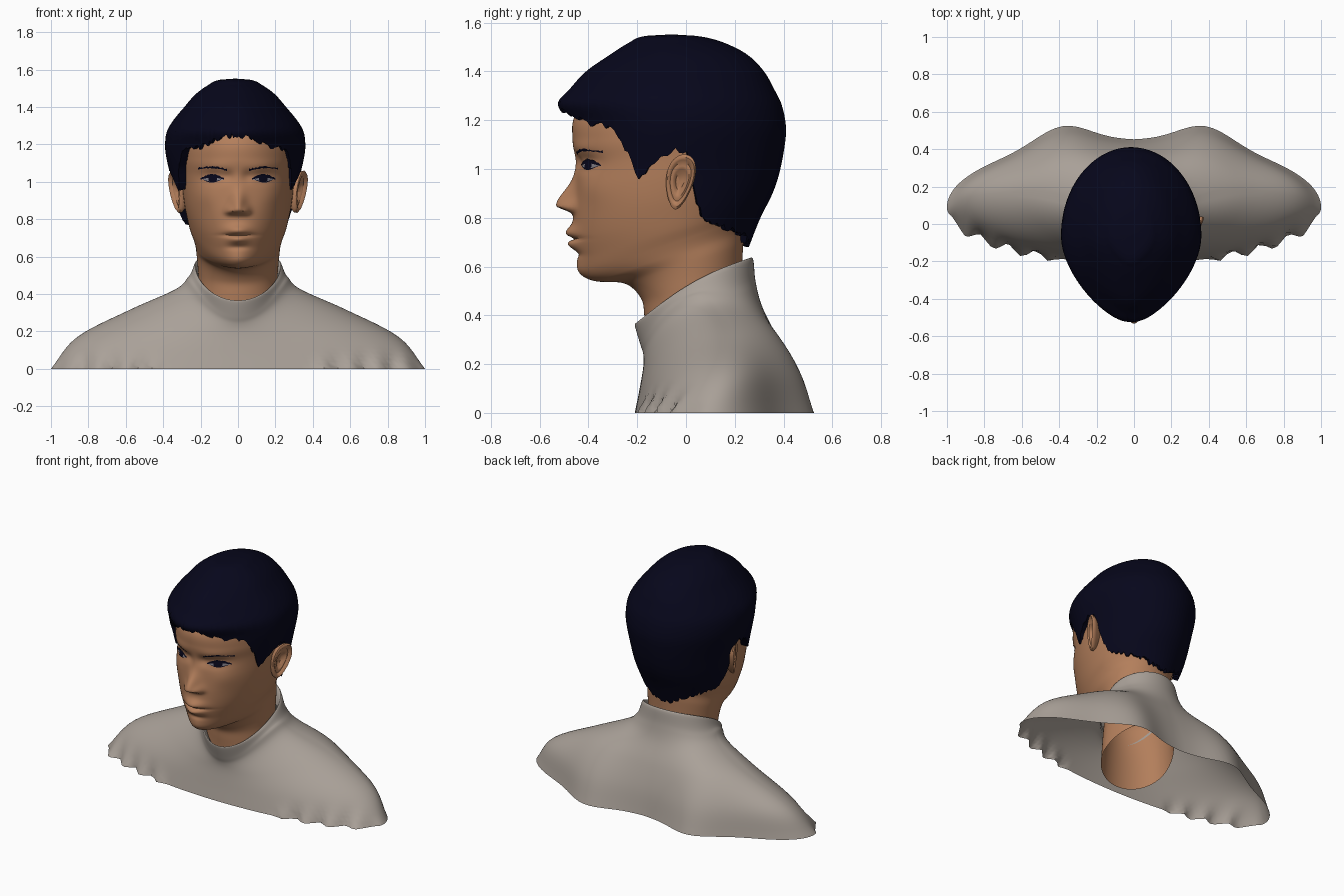
import bpy, bmesh, math, random
from mathutils import Vector
from mathutils.bvhtree import BVHTree
from math import sin, cos, pi, exp

random.seed(4)
if "Cube" in bpy.data.objects:
    bpy.data.objects.remove(bpy.data.objects["Cube"], do_unlink=True)


def material(name, rgb):
    m = bpy.data.materials.new(name)
    m.use_nodes = True
    m.diffuse_color = (*rgb, 1)
    m.node_tree.nodes["Principled BSDF"].inputs["Base Color"].default_value = (*rgb, 1)
    return m


skin = material("warm skin", (0.45, 0.21, 0.105))
cloth = material("grey cloth", (0.40, 0.355, 0.315))
dark = material("dark navy hair", (0.002, 0.002, 0.011))
white = material("dull eye white", (0.22, 0.21, 0.24))


def spline(rows, k):
    """Smooth interpolation of table rows (key, values...) at key k."""
    k = min(max(k, rows[0][0]), rows[-1][0])
    i = 0
    while i < len(rows) - 2 and k > rows[i + 1][0]:
        i += 1

    def slope(j, c):
        a, b = rows[max(j - 1, 0)], rows[min(j + 1, len(rows) - 1)]
        return (b[c] - a[c]) / (b[0] - a[0])

    p, q = rows[i], rows[i + 1]
    h = q[0] - p[0]
    t = (k - p[0]) / h
    out = []
    for c in range(1, len(p)):
        out.append((2*t**3 - 3*t*t + 1) * p[c] + (t**3 - 2*t*t + t) * h * slope(i, c)
                   + (3*t*t - 2*t**3) * q[c] + (t**3 - t*t) * h * slope(i + 1, c))
    return out


def indexed(rows):
    return [(i, *r) for i, r in enumerate(rows)]


def oval(a, w, cy, yf, yb, taper=0):
    """Point on an egg-shaped section; angle 0 faces front, taper narrows the front."""
    c = cos(a)
    x = w * sin(a) * (1 - taper * max(c, 0)**2)
    return x, cy - c * ((cy - yf) if c > 0 else (yb - cy))


def grid(name, rows, mat, closed=True, sharp=50):
    """Skin a list of point rows with quads."""
    bm = bmesh.new()
    vs = [[bm.verts.new(p) for p in r] for r in rows]
    n = len(rows[0])
    for r, s in zip(vs, vs[1:]):
        for j in range(n if closed else n - 1):
            k = (j + 1) % n
            bm.faces.new((r[j], r[k], s[k], s[j]))
    bmesh.ops.remove_doubles(bm, verts=bm.verts, dist=0.0001)
    bmesh.ops.recalc_face_normals(bm, faces=bm.faces)
    me = bpy.data.meshes.new(name)
    bm.to_mesh(me)
    bm.free()
    me.materials.append(mat)
    for p in me.polygons:
        p.use_smooth = True
    me.set_sharp_from_angle(angle=math.radians(sharp))
    ob = bpy.data.objects.new(name, me)
    bpy.context.collection.objects.link(ob)
    return ob


# Head and neck: z front, z back, half width, widest y, front y, back y, front taper
head_rings = indexed([
    (0.01, 0.27, 0.245, 0.02, -0.165, 0.25, 0), (0.22, 0.42, 0.23, 0.02, -0.158, 0.24, 0),
    (0.39, 0.52, 0.212, 0.03, -0.17, 0.228, 0), (0.47, 0.61, 0.215, 0.03, -0.185, 0.23, 0),
    (0.53, 0.69, 0.222, 0.02, -0.25, 0.235, 0.1), (0.54, 0.75, 0.228, -0.01, -0.37, 0.24, 0.25),
    (0.57, 0.80, 0.24, -0.02, -0.428, 0.255, 0.27), (0.635, 0.84, 0.258, -0.03, -0.445, 0.27, 0.2),
    (0.72, 0.88, 0.272, -0.04, -0.46, 0.295, 0.1), (0.82, 0.93, 0.286, -0.05, -0.462, 0.32, 0.04),
    (0.92, 0.98, 0.295, -0.05, -0.455, 0.34, 0), (1.03, 1.05, 0.30, -0.05, -0.452, 0.36, 0),
    (1.12, 1.12, 0.305, -0.05, -0.465, 0.37, 0), (1.22, 1.22, 0.295, -0.05, -0.455, 0.36, 0.05),
    (1.34, 1.34, 0.24, -0.05, -0.36, 0.30, 0.1), (1.42, 1.42, 0.15, -0.05, -0.20, 0.18, 0),
    (1.44, 1.44, 0.01, -0.05, -0.06, -0.04, 0)])

# Face relief: x, z, spread x, spread up, spread down, height
relief = [
    (0, 0.85, 0.04, 0.085, 0.022, 0.072), (0.045, 0.84, 0.024, 0.03, 0.016, 0.026),
    (0, 0.738, 0.065, 0.03, 0.02, 0.032), (0, 0.692, 0.054, 0.02, 0.022, 0.028),
    (0, 0.714, 0.075, 0.007, 0.007, -0.018), (0, 0.65, 0.06, 0.015, 0.015, -0.01),
    (0, 0.59, 0.06, 0.04, 0.035, 0.008), (0.13, 1.02, 0.065, 0.035, 0.03, -0.022),
    (0.05, 1.03, 0.03, 0.03, 0.03, -0.012), (0.13, 1.085, 0.08, 0.025, 0.025, 0.005),
    (0.18, 0.92, 0.07, 0.06, 0.06, 0.01), (0.135, 1.015, 0.045, 0.018, 0.018, 0.012)]


def head_point(ring, a):
    zf, zb, w, cy, yf, yb, taper = ring
    x, y = oval(a, w, cy, yf, yb, taper)
    z = zf + (zb - zf) * (y - yf) / (yb - yf)
    if cos(a) > 0:
        for fx, fz, sx, up, down, h in relief:
            sz = up if z > fz else down
            y -= h * exp(-((abs(x) - fx) / sx)**2 - ((z - fz) / sz)**2)
    return x, y, z


COLS = 192
head = grid("head_and_neck",
            [[head_point(spline(head_rings, i / 12), 2 * pi * j / COLS) for j in range(COLS)]
             for i in range(12 * (len(head_rings) - 1) + 1)], skin)

# Hair: z, half width, front y, back y
hair_rings = [
    (0.66, 0.245, -0.42, 0.25), (0.80, 0.305, -0.44, 0.305), (0.90, 0.325, -0.45, 0.355),
    (1.00, 0.34, -0.46, 0.387), (1.14, 0.37, -0.475, 0.41), (1.20, 0.375, -0.49, 0.407),
    (1.27, 0.365, -0.525, 0.39), (1.33, 0.33, -0.475, 0.36), (1.40, 0.272, -0.41, 0.32),
    (1.47, 0.21, -0.31, 0.25), (1.52, 0.14, -0.23, 0.15), (1.545, 0.085, -0.17, 0.05),
    (1.552, 0, -0.06, -0.06)]
# Hairline height by angle from the front
hairline = [
    (0, 1.25), (20, 1.23), (38, 1.185), (55, 1.165), (64, 1.06), (70, 0.965), (77, 1.0),
    (84, 1.05), (98, 1.07), (102, 0.94), (109, 0.82), (124, 0.77), (145, 0.745),
    (165, 0.70), (180, 0.69)]
HCOLS, HROWS = 180, 40
columns = []
for j in range(HCOLS):
    a = 2 * pi * j / HCOLS
    low = spline(hairline, math.degrees(min(a, 2 * pi - a)))[0] + random.uniform(-0.016, 0.012)
    col = []
    for i in range(HROWS + 1):
        z = low + (1.552 - low) * sin(pi / 2 * i / HROWS)
        w, yf, yb = spline(hair_rings, z)
        x, y = oval(a, w, -0.06, yf, yb, 0.28)
        col.append((x - 0.015, y, z))
    # turned-in underside of the hair edge
    x, y, z = col[0]
    tuck = 0.89 - 0.05 * max(0, cos(a))
    columns.append([(x * tuck, -0.06 + (y + 0.06) * tuck, z + 0.01)] + col)
grid("hair", list(zip(*columns)), dark)

# Ears: dish profile of radius and height, outer rim raised and fuller at the rear
ear_profile = [(0, -0.012), (0.3, -0.012), (0.46, 0.004), (0.58, 0.01), (0.7, 0.006), (0.8, 0.02),
               (0.9, 0.025), (1, 0.014), (0.97, -0.008), (0.75, -0.03), (0.65, -0.06)]
for side, label in ((1, "left"), (-1, "right")):
    rows = []
    for r, h in ear_profile:
        row = []
        for j in range(40):
            a = 2 * pi * j / 40
            dz = r * 0.113 * sin(a)
            dy = r * 0.057 * cos(a) * (1 + 0.3 * sin(a)) + 0.16 * dz
            lift = h * (0.7 + 0.3 * cos(a)) if h > 0 else h
            row.append((side * (0.325 + lift + 0.3 * dy + 0.12 * dz), -0.025 + dy, 0.947 + dz))
        rows.append(row)
    grid(label + "_ear", rows, skin)

# Painted eye and brow plates laid onto the face
surface = BVHTree.FromPolygons([v.co.copy() for v in head.data.vertices],
                               [tuple(p.vertices) for p in head.data.polygons])


def plate(name, mat, x0, x1, low, high, lift, steps=24):
    for side, label in ((1, "left_"), (-1, "right_")):
        rows = []
        for i in range(steps + 1):
            u = i / steps
            x, lo, hi = side * (x0 + (x1 - x0) * u), low(u), high(u)
            row = []
            for v in range(5):
                z = lo + (hi - lo) * v / 4
                hit = surface.ray_cast(Vector((x, -1, z)), Vector((0, 1, 0)))[0]
                row.append((x, hit.y - lift, z))
            rows.append(row)
        grid(label + name, rows, mat, closed=False)


def arch(u):
    return sin(pi * min(max(u, 0), 1))


EYE = 1.012
plate("eye_white", white, 0.08, 0.19, lambda u: EYE - 0.013 * arch(u),
      lambda u: EYE + 0.018 * arch(u) + 0.001, 0.002)
plate("iris", dark, 0.111, 0.159, lambda u: EYE - 0.014 * arch(u)**0.5,
      lambda u: EYE + 0.018 * arch(u)**0.5 + 0.001, 0.004)
plate("upper_lashes", dark, 0.075, 0.2, lambda u: EYE + 0.011 * arch(u),
      lambda u: EYE + 0.004 + 0.023 * arch(u) + random.uniform(0, 0.005), 0.005)
plate("lower_lashes", dark, 0.09, 0.19, lambda u: EYE - 0.016 * arch(u),
      lambda u: EYE - 0.011 * arch(u) + 0.001, 0.005)
plate("eyebrow", dark, 0.06, 0.215, lambda u: 1.057 + 0.014 * arch(0.85 * u) + random.uniform(0, 0.004),
      lambda u: 1.068 + 0.012 * arch(0.85 * u) + random.uniform(-0.003, 0.005), 0.003)

# Shirt: half width, widest y, front y, back y, then z at front, side and back
shirt_rings = indexed([
    (0.21, 0.05, -0.165, 0.232, 0.32, 0.49, 0.57), (0.222, 0.055, -0.195, 0.255, 0.355, 0.54, 0.625),
    (0.235, 0.06, -0.21, 0.275, 0.36, 0.55, 0.63), (0.268, 0.08, -0.187, 0.285, 0.28, 0.49, 0.54),
    (0.335, 0.11, -0.175, 0.31, 0.24, 0.425, 0.44), (0.58, 0.16, -0.175, 0.37, 0.19, 0.315, 0.31),
    (0.86, 0.15, -0.19, 0.42, 0.10, 0.17, 0.16), (1.0, 0.09, -0.21, 0.45, 0, 0, 0)])


def shirt_point(k, a):
    w, cy, yf, yb, zf, zs, zb = spline(shirt_rings, k)
    x, y = oval(a, w, cy, yf, yb)
    c = cos(a)
    z = zs + ((zf if c > 0 else zb) - zs) * c * c
    if k < 3:  # collar edge rises in a shallow bow from front to back
        t = (y - yf) / (yb - yf)
        z += (zf + (zb - zf) * t + 0.035 * arch(t) - z) * min(1, 3 - k)
    if c < 0:  # shoulder blades
        y += 0.1 * max(0, (k - 3) / 4) * exp(-((abs(x) - 0.38) / 0.2)**2)
    elif abs(x) > 0.42:  # saw-toothed folds at the hem
        tooth = abs((abs(x) / 0.15) % 1 - 0.5) * 4 - 1
        y -= 0.03 * max(0, k - 6)**2 * tooth * min(1, 3 * c)
    return x, y, max(z, 0)


grid("shirt", [[shirt_point(i / 6, 2 * pi * j / 144) for j in range(144)]
               for i in range(6 * (len(shirt_rings) - 1) + 1)], cloth)
